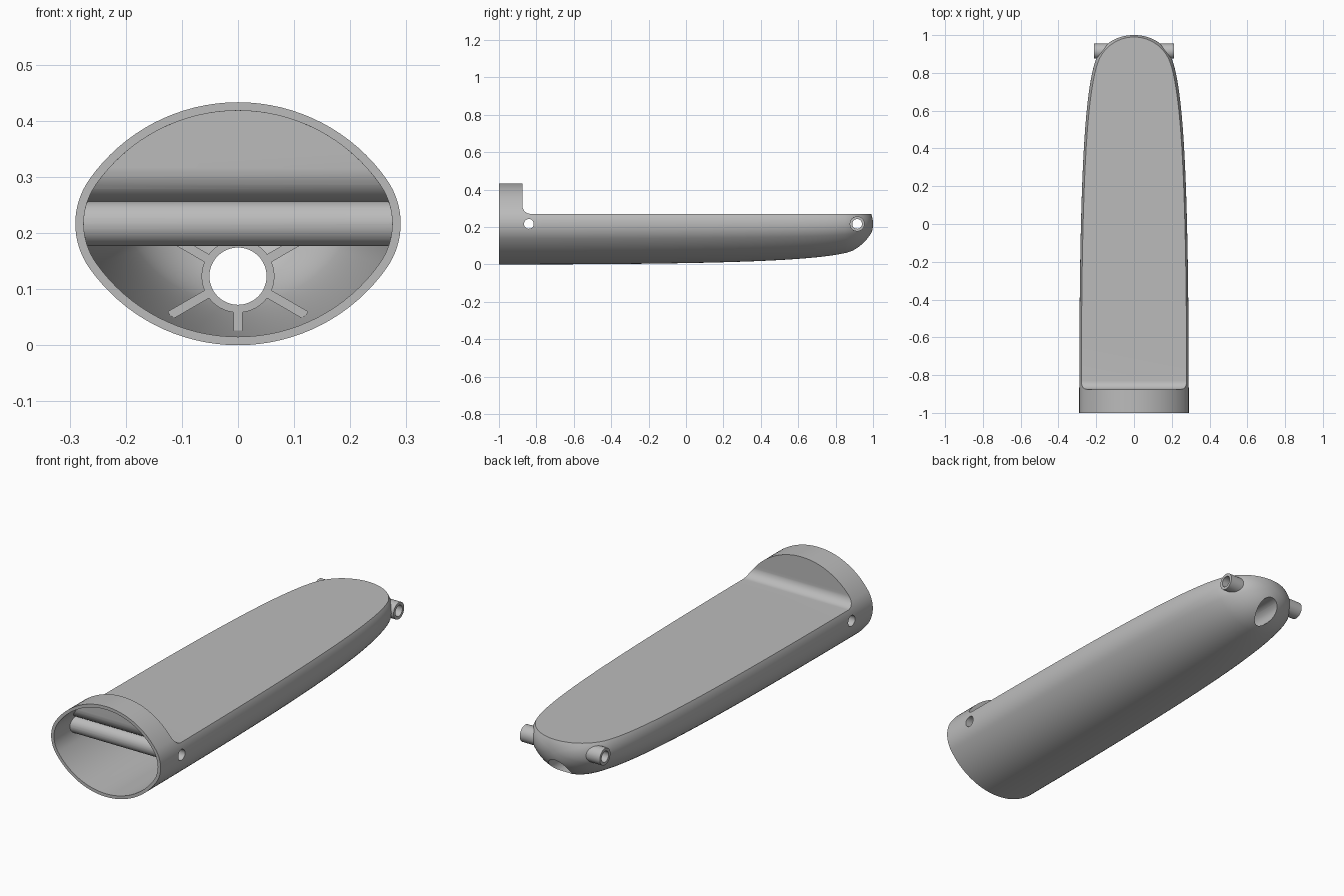
import bpy, bmesh, math
from mathutils import Vector, Matrix
from mathutils.geometry import interpolate_bezier

cube = bpy.data.objects.get("Cube")
if cube:
    bpy.data.objects.remove(cube, do_unlink=True)

MID = 0.2165            # height of the widest point
WALL = 0.015
ROD_Y, BOSS_Y = -0.84, 0.915

grey = bpy.data.materials.new("plain_grey")
grey.use_nodes = True
grey.diffuse_color = (0.5, 0.5, 0.5, 1)
grey.node_tree.nodes["Principled BSDF"].inputs["Base Color"].default_value = (0.5, 0.5, 0.5, 1)


def make(name, bm):
    bmesh.ops.recalc_face_normals(bm, faces=bm.faces)
    mesh = bpy.data.meshes.new(name)
    bm.to_mesh(mesh)
    bm.free()
    mesh.materials.append(grey)
    obj = bpy.data.objects.new(name, mesh)
    bpy.context.collection.objects.link(obj)
    return obj


def boolean(obj, other, operation="DIFFERENCE"):
    other.hide_render = True
    mod = obj.modifiers.new("bool", "BOOLEAN")
    mod.operation, mod.object, mod.solver = operation, other, "EXACT"
    bpy.context.view_layer.objects.active = obj
    bpy.ops.object.modifier_apply(modifier=mod.name)
    bpy.data.objects.remove(other, do_unlink=True)


def arc(cx, cz, r, start, end, n):
    for i in range(n):
        a = math.radians(start + (end - start) * i / n)
        yield cx + r * math.cos(a), cz + r * math.sin(a)


def section(inset):
    """Oval made of two wide arcs and two tighter side arcs."""
    wide, tight, t = 0.324 - inset, 0.137 - inset, 35.1
    pts = list(arc(0.153, MID, tight, -t, t, 16))
    pts += arc(0, 0.109, wide, t, 180 - t, 32)
    pts += arc(-0.153, MID, tight, 180 - t, 180 + t, 16)
    pts += arc(0, 0.324, wide, 180 + t, 360 - t, 32)
    return pts


def loft(name, inset, stations):
    bm = bmesh.new()
    rings = [[bm.verts.new((x * s, y, MID + (z - MID) * s)) for x, z in section(inset)]
             for y, s in stations]
    for a, b in zip(rings, rings[1:]):
        for i in range(len(a)):
            j = (i + 1) % len(a)
            bm.faces.new((a[i], a[j], b[j], b[i]))
    bm.faces.new(rings[0])
    bm.faces.new(rings[-1])
    return make(name, bm)


def cylinder(name, r, length, centre, axis):
    bm = bmesh.new()
    turn = Matrix.Rotation(math.pi / 2, 4, "Y" if axis == "X" else "X")
    bmesh.ops.create_cone(bm, cap_ends=True, segments=48, radius1=r, radius2=r,
                          depth=length, matrix=Matrix.Translation(centre) @ turn)
    return make(name, bm)


def deck_cutter(offset):
    """Everything above the flat deck, with a fillet at the front hood."""
    r = 0.045 + offset
    pts = [(-0.83 - r, 0.7)] + list(arc(-0.83, 0.315, r, 180, 270, 12))
    pts += [(-0.83, 0.315 - r), (1.2, 0.315 - r), (1.2, 0.7)]
    bm = bmesh.new()
    face = bm.faces.new([bm.verts.new((-0.5, y, z)) for y, z in pts])
    out = bmesh.ops.extrude_face_region(bm, geom=[face])
    bmesh.ops.translate(bm, vec=(1, 0, 0),
                        verts=[v for v in out["geom"] if isinstance(v, bmesh.types.BMVert)])
    return make("deck_cutter", bm)


def rib(angle):
    bm = bmesh.new()
    m = (Matrix.Translation((0, 0.65, 0.123)) @ Matrix.Rotation(-math.radians(angle), 4, "Y")
         @ Matrix.Translation((0.09, 0, 0)) @ Matrix.Diagonal((0.1, 0.9, 0.016, 1)))
    bmesh.ops.create_cube(bm, size=1, matrix=m)
    return make("rib", bm)


# Taper from full size at the open front to a rounded nose
knots = [(-1, 1), (0.1, 1), (0.65, 0.93), (0.85, 0.72),
         (0.93, 0.636), (1, 0.4), (1, 0)]
P = [Vector((y, s, 0)) for y, s in knots]
path = interpolate_bezier(*P[:4], 28)[:-1] + interpolate_bezier(*P[3:], 28)[:-1]
outer = [(p.x, p.y) for p in path]
inner = [(y - WALL * (1 - s), (s * 0.29 - WALL) / (0.29 - WALL)) for y, s in outer]
inner = [(-1.05, 1)] + [(y, s) for y, s in inner[1:] if s > 0.06]

# Cavity, leaving material for the cross tubes, collar and ribs
cavity = loft("cavity", WALL, inner)
boolean(cavity, deck_cutter(WALL))
for y in (ROD_Y, BOSS_Y):
    boolean(cavity, cylinder("cross_tube", 0.04, 0.8, (0, y, MID), "X"))
boolean(cavity, cylinder("nose_collar", 0.065, 0.9, (0, 0.65, 0.123), "Y"))
for angle in range(30, 390, 60):
    boolean(cavity, rib(angle))

# Outer shell with flat deck and side bosses near the nose
shell = loft("housing_shell", 0, outer)
boolean(shell, deck_cutter(0))
boolean(shell, cylinder("side_boss", 0.04, 0.424, (0, BOSS_Y, MID), "X"), "UNION")
boolean(shell, cavity)

# Through holes
for y in (ROD_Y, BOSS_Y):
    boolean(shell, cylinder("cross_hole", 0.026, 0.9, (0, y, MID), "X"))
boolean(shell, cylinder("nose_hole", 0.051, 1.1, (0, 0.7, 0.123), "Y"))

bpy.ops.object.select_all(action="DESELECT")
shell.select_set(True)
bpy.context.view_layer.objects.active = shell
bpy.ops.object.shade_smooth_by_angle(angle=math.radians(30))
